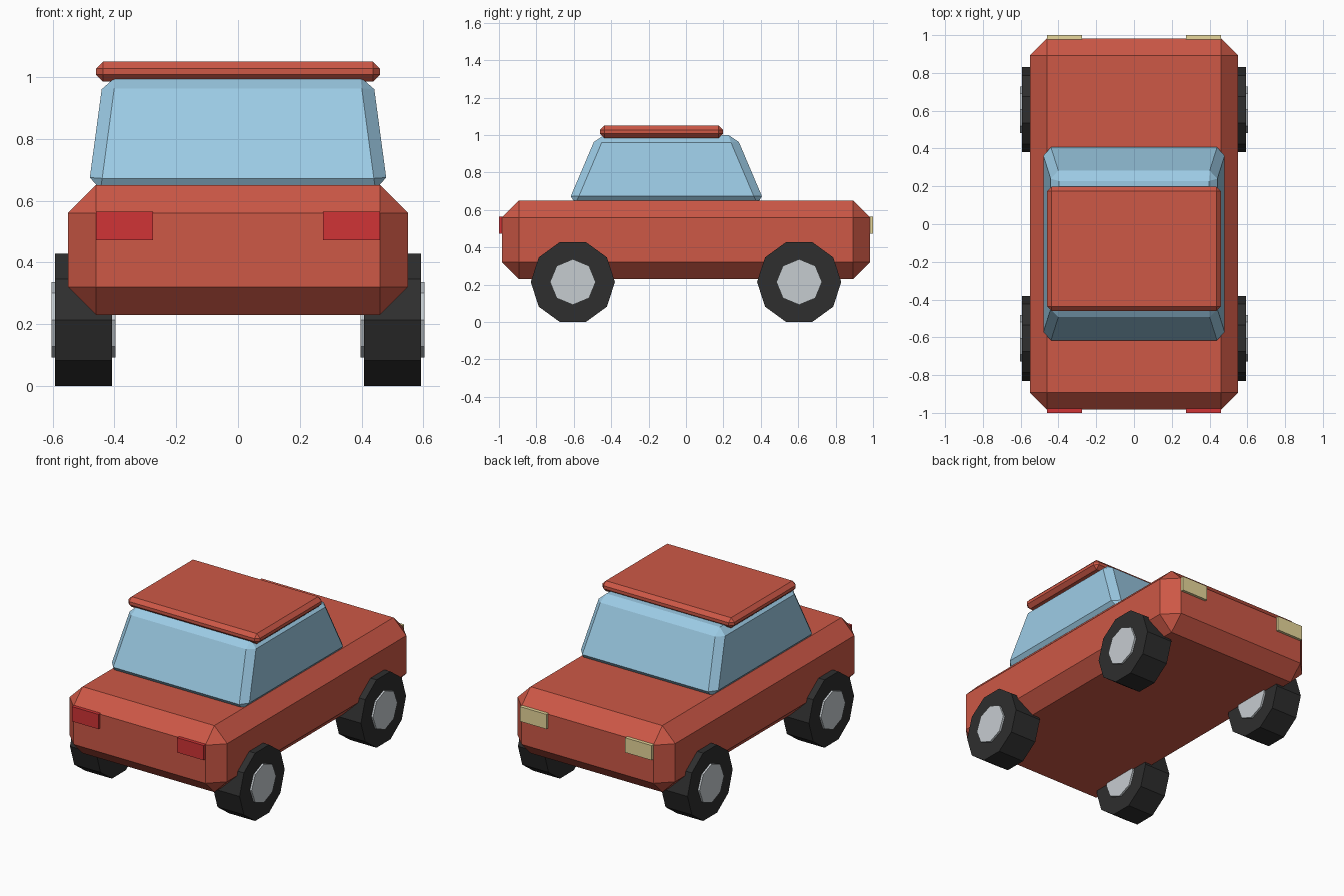
import bpy, bmesh, math
from mathutils import Matrix

if "Cube" in bpy.data.objects:
    bpy.data.objects.remove(bpy.data.objects["Cube"])


def material(name, rgb):
    """Flat colour given as sRGB 0-255, stored as linear."""
    m = bpy.data.materials.new(name)
    lin = [((c / 255 + 0.055) / 1.055) ** 2.4 for c in rgb]
    m.diffuse_color = (*lin, 1)
    m.use_nodes = True
    m.node_tree.nodes["Principled BSDF"].inputs["Base Color"].default_value = m.diffuse_color
    return m


RED = material("body_red", (205, 88, 70))
GLASS = material("window_blue", (156, 203, 229))
RUBBER = material("tire_black", (46, 46, 46))
METAL = material("hub_grey", (198, 204, 208))
TAIL = material("light_red", (208, 52, 54))
HEAD = material("light_cream", (243, 226, 163))


def finish(name, bm, mat):
    bmesh.ops.recalc_face_normals(bm, faces=bm.faces[:])
    mesh = bpy.data.meshes.new(name)
    bm.to_mesh(mesh)
    bm.free()
    mesh.materials.append(mat)
    obj = bpy.data.objects.new(name, mesh)
    bpy.context.collection.objects.link(obj)
    return obj


def block(name, mat, z0, z1, base, top=None, bevel=0.0):
    """Box between two rectangles (x0, x1, y0, y1), with chamfered edges."""
    top = top or base
    bm = bmesh.new()
    bmesh.ops.create_cube(bm, size=2)
    for v in bm.verts:
        x0, x1, y0, y1 = top if v.co.z > 0 else base
        v.co = (x1 if v.co.x > 0 else x0, y1 if v.co.y > 0 else y0,
                z1 if v.co.z > 0 else z0)
    if bevel:
        bmesh.ops.bevel(bm, geom=bm.edges[:], offset=bevel, segments=1,
                        affect='EDGES', profile=0.5)
    return finish(name, bm, mat)


def disc(name, mat, sides, radius, width, centre):
    """Flat-sided cylinder along x with a corner pointing along y."""
    bm = bmesh.new()
    bmesh.ops.create_cone(bm, cap_ends=True, segments=sides, radius1=radius,
                          radius2=radius, depth=width)
    # cylinder axis z -> x, first corner y stays on y
    bm.transform(Matrix.Translation(centre) @ Matrix.Rotation(math.pi / 2, 4, 'Y'))
    return finish(name, bm, mat)


# Chamfered lower body, tapered glass cabin and roof slab
block("body", RED, 0.23, 0.65, (-0.55, 0.55, -0.983, 0.983), bevel=0.09)
block("cabin_glass", GLASS, 0.635, 1.0, (-0.485, 0.485, -0.632, 0.422),
      (-0.436, 0.436, -0.477, 0.267), bevel=0.04)
block("roof", RED, 0.985, 1.05, (-0.46, 0.46, -0.46, 0.198), bevel=0.023)

for side, sx in (("left", -1), ("right", 1)):
    # Lights at both ends
    xs = sorted((sx * 0.275, sx * 0.46))
    block(f"red_light_{side}", TAIL, 0.472, 0.565, (*xs, -1.0, -0.97))
    block(f"cream_light_{side}", HEAD, 0.472, 0.565, (*xs, 0.97, 1.0))
    # Wheels with hubs running through the tire
    for end, y in (("front", -0.605), ("back", 0.605)):
        centre = (sx * 0.5, y, 0.214)
        disc(f"tire_{end}_{side}", RUBBER, 10, 0.225, 0.184, centre)
        disc(f"hub_{end}_{side}", METAL, 8, 0.122, 0.208, centre)
